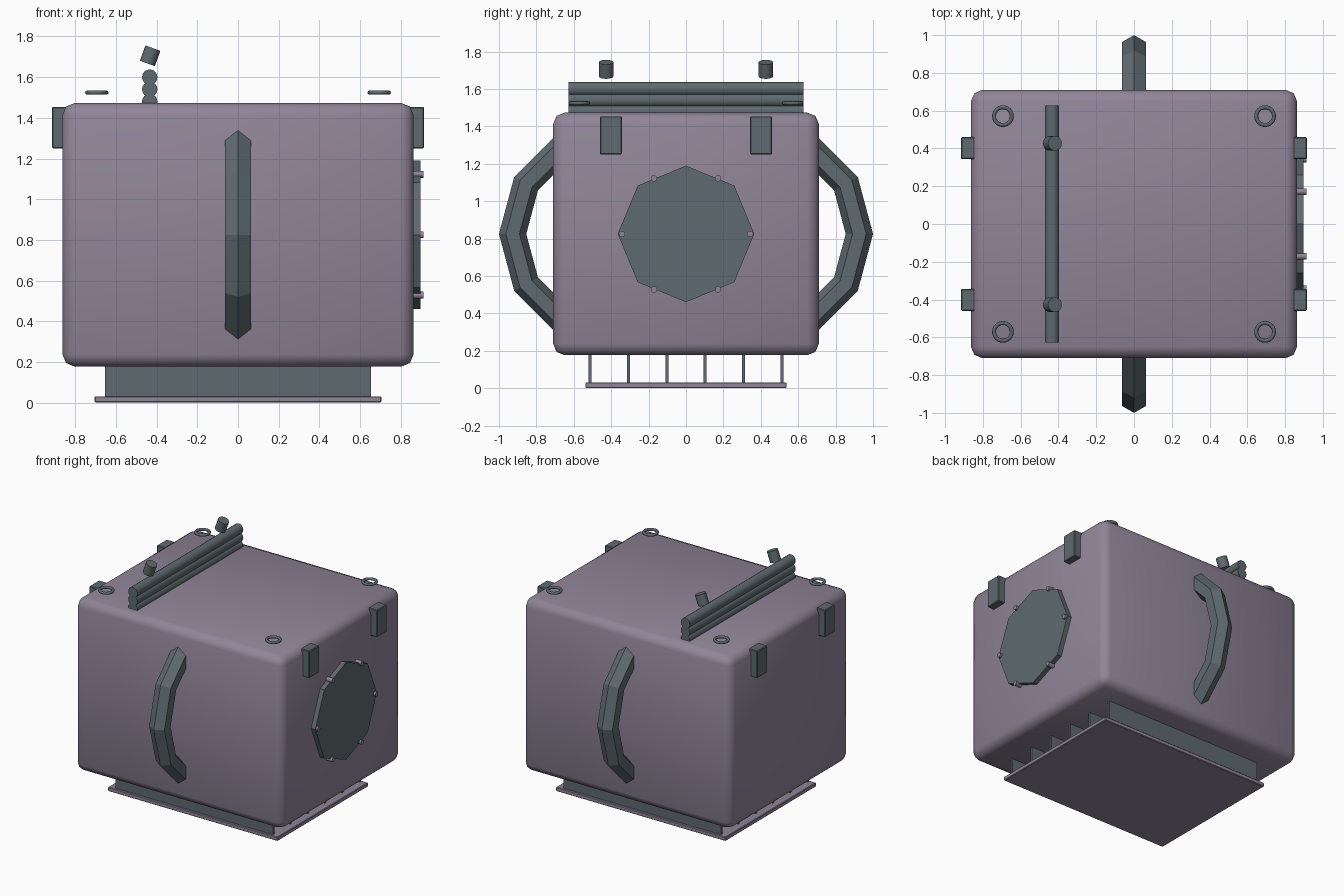
import bpy, bmesh, math
from mathutils import Matrix, Vector

if "Cube" in bpy.data.objects:
    bpy.data.objects.remove(bpy.data.objects["Cube"])


def material(name, colour):
    m = bpy.data.materials.new(name)
    m.diffuse_color = (*colour, 1)
    m.use_nodes = True
    m.node_tree.nodes["Principled BSDF"].inputs["Base Color"].default_value = m.diffuse_color
    return m


MAUVE = material("mauve paint", (0.28, 0.235, 0.315))
SLATE = material("slate metal", (0.112, 0.142, 0.16))


def finish(bm, name, mat, angle=None):
    bmesh.ops.recalc_face_normals(bm, faces=bm.faces)
    me = bpy.data.meshes.new(name)
    bm.to_mesh(me)
    bm.free()
    me.materials.append(mat)
    ob = bpy.data.objects.new(name, me)
    bpy.context.collection.objects.link(ob)
    if angle is not None:
        bpy.ops.object.select_all(action='DESELECT')
        ob.select_set(True)
        bpy.context.view_layer.objects.active = ob
        bpy.ops.object.shade_smooth_by_angle(angle=math.radians(angle))
    return ob


def box(name, centre, size, mat, bevel=0.0, segments=1, angle=None):
    bm = bmesh.new()
    bmesh.ops.create_cube(bm, size=1, matrix=Matrix.Translation(centre) @ Matrix.Diagonal((*size, 1)))
    if bevel:
        bmesh.ops.bevel(bm, geom=bm.edges[:], offset=bevel, segments=segments,
                        profile=0.5, affect='EDGES')
    return finish(bm, name, mat, angle)


def cylinder(name, centre, axis, radius, length, sides, mat, angle=40):
    bm = bmesh.new()
    turn = Vector(axis).to_track_quat('Z', 'Y').to_matrix().to_4x4()
    bmesh.ops.create_cone(bm, cap_ends=True, segments=sides, radius1=radius, radius2=radius,
                          depth=length, matrix=Matrix.Translation(centre) @ turn)
    return finish(bm, name, mat, angle)


def ring(name, centre, u, v, major, minor, steps, sides, mat, start=0, sweep=360, angle=None):
    """Sweep a polygon section round an arc lying in the plane of u and v."""
    bm = bmesh.new()
    centre, u, v = Vector(centre), Vector(u), Vector(v)
    n = u.cross(v)
    closed = sweep == 360
    loops = []
    for i in range(steps if closed else steps + 1):
        a = math.radians(start + sweep * i / steps)
        d = u * math.cos(a) + v * math.sin(a)
        loops.append([bm.verts.new(centre + d * (major + minor * math.cos(t)) + n * minor * math.sin(t))
                      for t in (2 * math.pi * k / sides for k in range(sides))])
    for i in range(steps):
        p, q = loops[i], loops[(i + 1) % len(loops)]
        for k in range(sides):
            j = (k + 1) % sides
            bm.faces.new((p[k], p[j], q[j], q[k]))
    if not closed:
        bm.faces.new(loops[0])
        bm.faces.new(loops[-1])
    return finish(bm, name, mat, angle)


# Rounded housing, base plate and the fins between them
box("housing", (0, 0, 0.825), (1.726, 1.42, 1.296), MAUVE, 0.06, 2, 60)
box("base_plate", (0, 0, 0.016), (1.41, 1.076, 0.03), MAUVE, 0.004)
for i in range(6):
    box("cooling_fin", (0, -0.513 + i * 0.2052, 0.107), (1.31, 0.016, 0.16), SLATE)

# Curved carrying handles, front and back
for s in (-1, 1):
    ring("handle", (0, s * 0.39, 0.825), (0, s, 0), (0, 0, 1), 0.537, 0.073, 6, 6, SLATE, -90, 180)

# Octagonal side hatch with six bolts
cylinder("side_hatch", (0.873, 0, 0.825), (1, 0, 0), 0.365, 0.05, 8, SLATE, None)
for i in range(6):
    a = math.radians(60 * i)
    cylinder("hatch_bolt", (0.885, 0.343 * math.cos(a), 0.825 + 0.343 * math.sin(a)),
             (1, 0, 0), 0.017, 0.056, 12, MAUVE)

# Corner brackets and lifting rings
for sx in (-1, 1):
    for sy in (-1, 1):
        box("bracket", (sx * 0.872, sy * 0.402, 1.352), (0.086, 0.117, 0.204), SLATE, 0.005)
        ring("lifting_ring", (sx * 0.694, sy * 0.571, 1.524), (1, 0, 0), (0, 1, 0),
             0.047, 0.0105, 24, 8, SLATE, angle=60)

# Stacked rail on the lid, with tilted knobs above it
for z in (1.48, 1.54, 1.6):
    cylinder("rail_tube", (-0.434, 0, z), (0, 1, 0), 0.038, 1.256, 16, SLATE)
tilt = math.radians(20)
for sy in (-1, 1):
    cylinder("rail_knob", (-0.432, sy * 0.427, 1.705), (math.sin(tilt), 0, math.cos(tilt)),
             0.039, 0.08, 16, SLATE)
